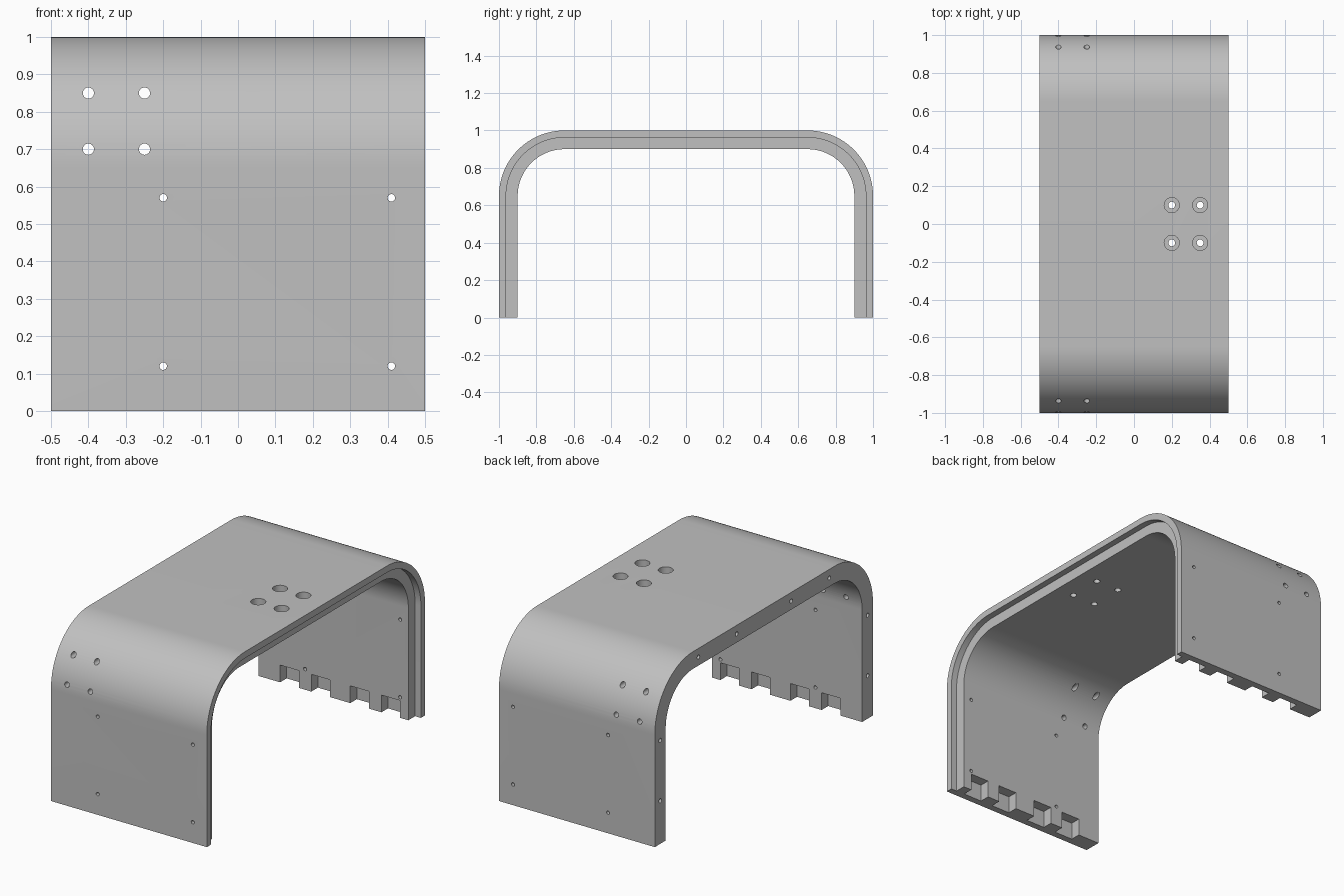
import bpy, bmesh
from math import pi, cos, sin

if "Cube" in bpy.data.objects:
    bpy.data.objects.remove(bpy.data.objects["Cube"])

HALF_X, R, WALL, LIP, STEP = 0.5, 0.35, 0.10, 0.038, 0.037
MID = WALL / 2

grey = bpy.data.materials.new("plain grey")
grey.use_nodes = True
colour = (0.53, 0.53, 0.53, 1)
grey.diffuse_color = colour
grey.node_tree.nodes["Principled BSDF"].inputs["Base Color"].default_value = colour


def arch_line(offset, bottom, steps=32):
    """Points of the arch, set inward from the outer surface."""
    r, c = R - offset, 1 - R
    half = [(c + r * cos(a), c + r * sin(a))
            for a in (i * pi / 2 / steps for i in range(steps + 1))]
    right = [(1 - offset, bottom)] + half
    return right + [(-y, z) for y, z in reversed(right)]


def arch(name, x0, x1, outer, inner, bottom=0.0):
    """Band between two offsets, extruded along x."""
    profile = arch_line(outer, bottom) + arch_line(inner, bottom)[::-1]
    bm = bmesh.new()
    face = bm.faces.new([bm.verts.new((x0, y, z)) for y, z in profile])
    out = bmesh.ops.extrude_face_region(bm, geom=[face])
    verts = [g for g in out["geom"] if isinstance(g, bmesh.types.BMVert)]
    bmesh.ops.translate(bm, verts=verts, vec=(x1 - x0, 0, 0))
    bmesh.ops.recalc_face_normals(bm, faces=bm.faces)
    mesh = bpy.data.meshes.new(name)
    bm.to_mesh(mesh)
    bm.free()
    ob = bpy.data.objects.new(name, mesh)
    bpy.context.collection.objects.link(ob)
    return ob


def cut(target, cutter):
    """Subtract the cutter, then remove it."""
    mod = target.modifiers.new("cut", "BOOLEAN")
    mod.operation, mod.solver, mod.object = "DIFFERENCE", "EXACT", cutter
    bpy.context.view_layer.objects.active = target
    bpy.ops.object.modifier_apply(modifier=mod.name)
    bpy.data.objects.remove(cutter)


def drill(target, radius, length, centre, axis):
    turn = {"x": (0, pi / 2, 0), "y": (pi / 2, 0, 0), "z": (0, 0, 0)}[axis]
    bpy.ops.mesh.primitive_cylinder_add(vertices=24, radius=radius, depth=length,
                                        location=centre, rotation=turn)
    cut(target, bpy.context.object)


# Curved cover with a thin outer lip along its left end
cover = arch("curved_cover", -HALF_X, HALF_X, 0, WALL)
cover.data.materials.append(grey)
cut(cover, arch("lip_cutter", HALF_X - STEP, HALF_X + 0.1, LIP, WALL + 0.05, -0.1))

# Pockets along the inner foot of both walls
for side in (-1, 1):
    for x in (-0.3, -0.1, 0.15, 0.35):
        bpy.ops.mesh.primitive_cube_add(size=1, location=(x, side * 0.89, 0))
        box = bpy.context.object
        box.scale = (0.12, 0.14, 0.2)
        bpy.context.view_layer.update()
        cut(cover, box)

# Holes through the front and back walls
for xs, zs, radius in (((-0.4, -0.25), (0.7, 0.85), 0.015),
                       ((-0.2, 0.41), (0.12, 0.57), 0.01)):
    for x in xs:
        for z in zs:
            for side in (-1, 1):
                drill(cover, radius, 0.5, (x, side, z), "y")

# Counterbored holes through the top
for x in (0.2, 0.35):
    for y in (-0.1, 0.1):
        drill(cover, 0.04, 0.1, (x, y, 1), "z")
        drill(cover, 0.018, 0.4, (x, y, 1), "z")

# Blind fixing holes in the flat right end
for side in (-1, 1):
    for y, z in ((1 - MID, 0.25), (1 - MID, 0.6), (0.6, 1 - MID), (0.25, 1 - MID)):
        drill(cover, 0.012, 0.2, (-HALF_X, side * y, z), "x")

bpy.ops.object.select_all(action="DESELECT")
cover.select_set(True)
bpy.context.view_layer.objects.active = cover
bpy.ops.object.shade_smooth_by_angle(angle=pi / 6)
